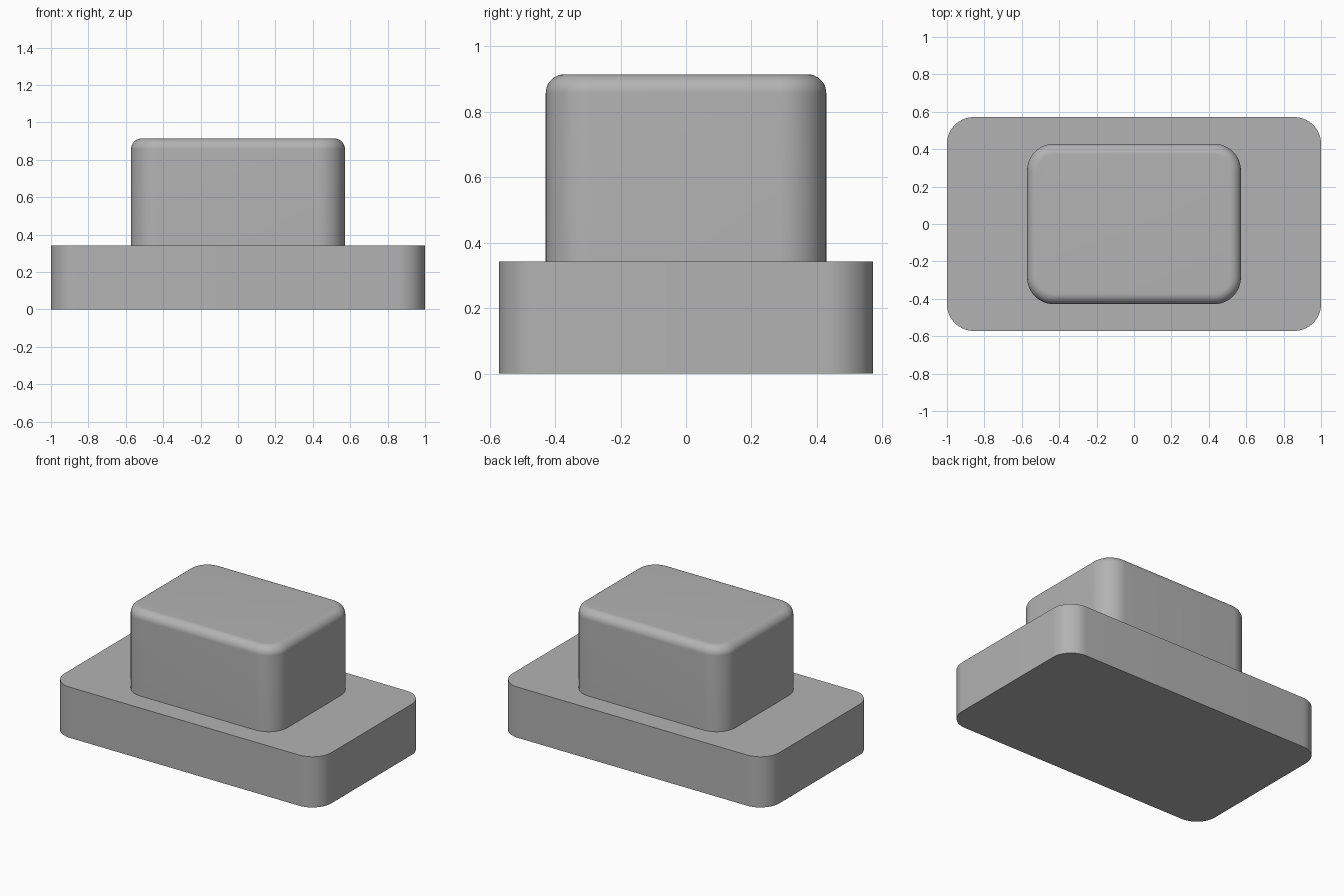
import bpy
import bmesh
from math import cos, sin, pi, radians

cube = bpy.data.objects.get("Cube")
if cube:
    bpy.data.objects.remove(cube, do_unlink=True)

UNIT = 2 / 70      # the plinth is 70 units long
STEPS = 16         # segments per rounded corner

grey = bpy.data.materials.new("plain grey")
grey.use_nodes = True
colour = (0.45, 0.45, 0.45, 1)
grey.diffuse_color = colour
grey.node_tree.nodes["Principled BSDF"].inputs["Base Color"].default_value = colour


def outline(width, depth, radius, inset):
    """Rounded rectangle, moved inwards by inset."""
    points = []
    r = radius - inset
    for corner, (sx, sy) in enumerate([(1, 1), (-1, 1), (-1, -1), (1, -1)]):
        cx, cy = sx * (width / 2 - radius), sy * (depth / 2 - radius)
        for i in range(STEPS + 1):
            a = (corner + i / STEPS) * pi / 2
            points.append((cx + r * cos(a), cy + r * sin(a)))
    return points


def rounded_block(name, width, depth, bottom, top, radius, fillet=0):
    """Upright block with round corners and an optional rounded top edge."""
    levels = [(bottom, 0)]
    if fillet:
        for i in range(STEPS + 1):
            a = i / STEPS * pi / 2
            levels.append((top - fillet + fillet * sin(a), fillet * (1 - cos(a))))
    else:
        levels.append((top, 0))
    bm = bmesh.new()
    rings = [[bm.verts.new((x * UNIT, y * UNIT, z * UNIT))
              for x, y in outline(width, depth, radius, inset)]
             for z, inset in levels]
    for low, high in zip(rings, rings[1:]):
        for i in range(len(low)):
            j = (i + 1) % len(low)
            bm.faces.new((low[i], low[j], high[j], high[i]))
    bm.faces.new(reversed(rings[0]))
    bm.faces.new(rings[-1])
    mesh = bpy.data.meshes.new(name)
    bm.to_mesh(mesh)
    bm.free()
    mesh.materials.append(grey)
    obj = bpy.data.objects.new(name, mesh)
    bpy.context.collection.objects.link(obj)
    bpy.ops.object.select_all(action="DESELECT")
    obj.select_set(True)
    bpy.context.view_layer.objects.active = obj
    bpy.ops.object.shade_smooth_by_angle(angle=radians(30))
    return obj


# Wide plinth, sharp on top, and the taller block standing on it
rounded_block("plinth", 70, 40, 0, 12, radius=5)
rounded_block("upper_block", 40, 30, 12, 32, radius=5, fillet=2)
